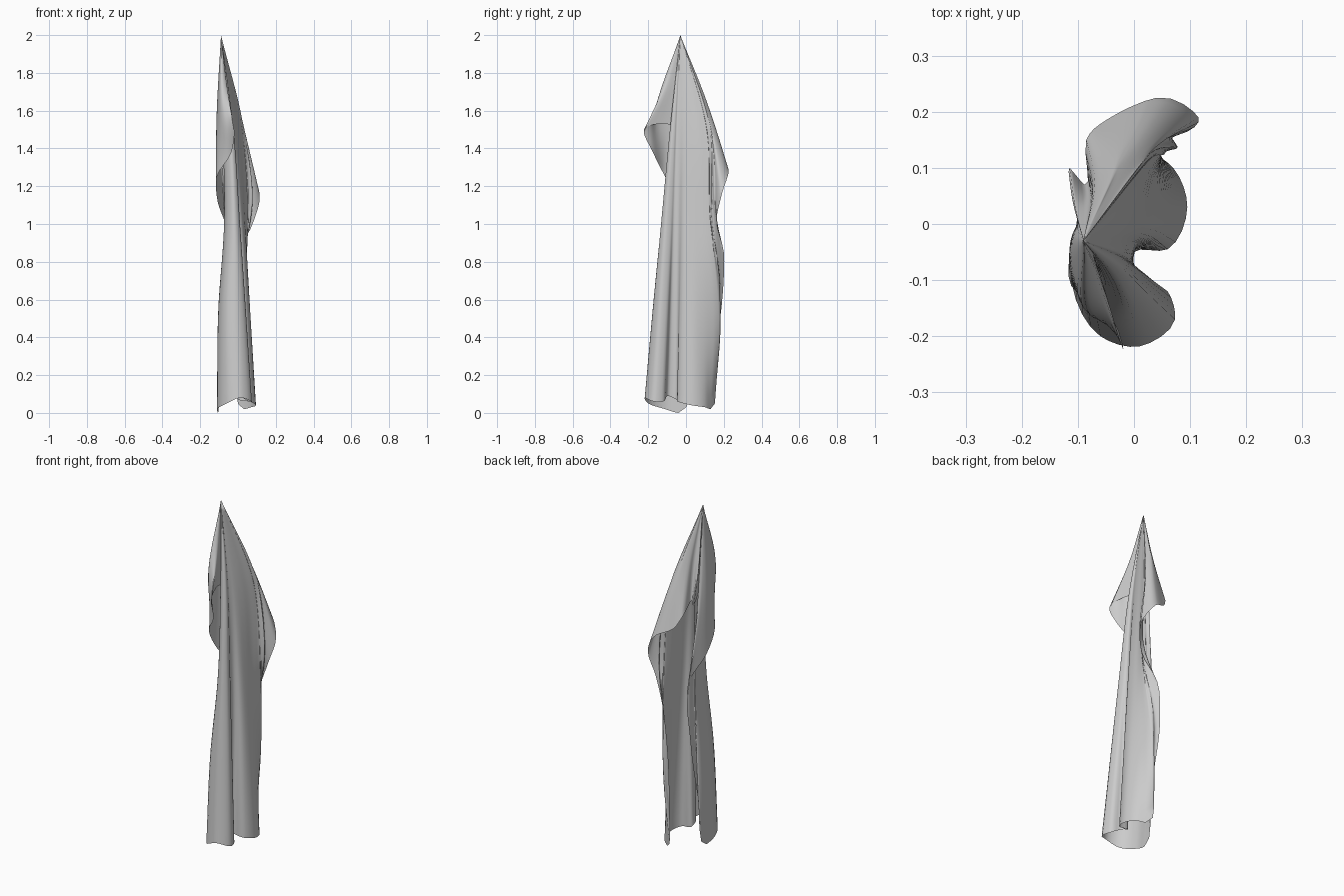
import bpy, bmesh
from mathutils import Vector

cube = bpy.data.objects.get("Cube")
if cube:
    bpy.data.objects.remove(cube, do_unlink=True)

APEX = Vector((-0.09, -0.03, 2.0))
ROWS = 28      # steps from the hanging point to the hem
SUB = 4        # steps between two neighbouring fold lines

# Fold lines: each runs from the hanging point through these points to the hem.
front_folds = [
    [(-.10, .0, 1.5), (-.068, .055, 1.0)],
    [(-.08, .0, 1.5), (-.068, .04, 1.0), (-.078, .072, .65)],
    [(-.08, -.01, 1.5), (-.07, .02, 1.0), (-.095, .025, .3)],
    [(-.08, -.015, 1.5), (-.072, .0, 1.0), (-.10, .0, .55), (-.105, -.04, .0)],
    [(-.08, -.04, 1.5), (-.072, -.06, 1.0), (-.102, -.085, .55), (-.11, -.11, .02)],
    [(-.065, -.07, 1.5), (-.05, -.115, 1.0), (-.065, -.16, .55), (-.06, -.2, .05)],
    [(-.04, -.085, 1.5), (-.015, -.132, 1.0), (.01, -.218, .08)],
    [(-.025, -.075, 1.5), (.01, -.11, 1.0), (.073, -.17, .06)],
    [(-.025, -.06, 1.5), (.005, -.08, 1.0), (.06, -.12, .06)],
    [(-.03, -.05, 1.5), (-.005, -.065, 1.0), (.0, -.095, .09)],
    [(-.025, -.035, 1.5), (.0, -.04, 1.0), (.0, -.05, .07)],
]
rear_folds = [
    [(-.015, -.015, 1.5), (.022, -.02, 1.0), (.06, -.045, .06)],
    [(.0, .03, 1.5), (.035, .03, 1.0), (.095, .03, .04)],
    [(.01, .07, 1.5), (.04, .08, 1.0), (.07, .1, .03)],
    [(.02, .1, 1.5), (.047, .115, 1.0), (.04, .145, .5), (.03, .13, .02)],
    [(.022, .11, 1.5), (.053, .13, 1.0), (.02, .18, .65), (.0, .155, .3)],
    [(.025, .115, 1.5), (.06, .14, 1.0), (-.015, .196, .65)],
    [(.03, .125, 1.5), (.07, .148, 1.05), (.008, .2, .85)],
    [(.032, .13, 1.5), (.085, .162, 1.02)],
    [(.034, .135, 1.5), (.115, .19, 1.16)],
    [(.0, .15, 1.53), (.04, .225, 1.29)],
    [(-.03, .13, 1.58), (-.05, .185, 1.34)],
]
side_flap_folds = [
    [(-.07, .08, 1.65), (-.085, .15, 1.41)],
    [(-.085, .03, 1.72), (-.088, .07, 1.47)],
    [(-.105, .03, 1.7), (-.115, .1, 1.46)],
    [(-.085, -.01, 1.75), (-.08, .0, 1.48)],
    [(-.07, -.06, 1.75), (-.06, -.1, 1.53)],
    [(-.06, -.11, 1.74), (-.02, -.222, 1.5)],
    [(-.075, -.165, 1.57), (-.035, -.175, 1.38)],
    [(-.11, -.08, 1.6), (-.112, -.11, 1.25)],
    [(-.113, -.03, 1.5), (-.108, -.035, 1.12)],
]


def hermite(p0, p1, m0, m1, t):
    a, b = t * t * (3 - 2 * t), t * (1 - t)
    return p0 * (1 - a) + p1 * a + m0 * (b * (1 - t)) - m1 * (b * t)


def tangent(a, b, c):
    """Tangent direction at b, per unit of length."""
    u, v = max((b - a).length, 1e-5), max((c - b).length, 1e-5)
    return ((b - a) / u * v + (c - b) / v * u) / (u + v)


def fold_line(points):
    """Smooth line from the hanging point to the hem in ROWS even steps."""
    p = [APEX] + [Vector(q) for q in points]
    n = len(p)
    tan = [tangent(p[max(i - 1, 0)], p[i], p[min(i + 1, n - 1)]) for i in range(n)]
    tan[0] = (p[1] - p[0]).normalized()
    tan[-1] = (p[-1] - p[-2]).normalized()
    seg = [(p[i + 1] - p[i]).length for i in range(n - 1)]
    out = []
    for r in range(1, ROWS + 1):
        d, i = sum(seg) * r / ROWS, 0
        while i < n - 2 and d > seg[i]:
            d -= seg[i]
            i += 1
        s = seg[i]
        out.append(hermite(p[i], p[i + 1], tan[i] * s, tan[i + 1] * s, min(d / s, 1)))
    return out


def ring(p):
    """Smooth closed loop through one row of the fold lines."""
    n = len(p)
    tan = [tangent(p[i - 1], p[i], p[(i + 1) % n]) for i in range(n)]
    out = []
    for i in range(n):
        j = (i + 1) % n
        s = (p[j] - p[i]).length
        out += [hermite(p[i], p[j], tan[i] * s, tan[j] * s, k / SUB) for k in range(SUB)]
    return out


# Hanging cloth
lines = [fold_line(f) for f in front_folds + rear_folds + side_flap_folds]
bm = bmesh.new()
top = bm.verts.new(APEX)
rings = [[bm.verts.new(v) for v in ring([l[r] for l in lines])] for r in range(ROWS)]
count = len(rings[0])
for k in range(count):
    j = (k + 1) % count
    bm.faces.new((top, rings[0][k], rings[0][j]))
    for a, b in zip(rings, rings[1:]):
        bm.faces.new((a[k], b[k], b[j], a[j]))
for v in bm.verts:
    v.co.z = max(v.co.z, 0.0)

mesh = bpy.data.meshes.new("hanging_cloth")
bm.to_mesh(mesh)
bm.free()
mesh.shade_smooth()
cloth = bpy.data.objects.new("hanging_cloth", mesh)
bpy.context.collection.objects.link(cloth)

# Plain light grey fabric
fabric = bpy.data.materials.new("light_grey_fabric")
fabric.use_nodes = True
grey = (0.6, 0.6, 0.6, 1.0)
fabric.diffuse_color = grey
fabric.node_tree.nodes["Principled BSDF"].inputs["Base Color"].default_value = grey
mesh.materials.append(fabric)
